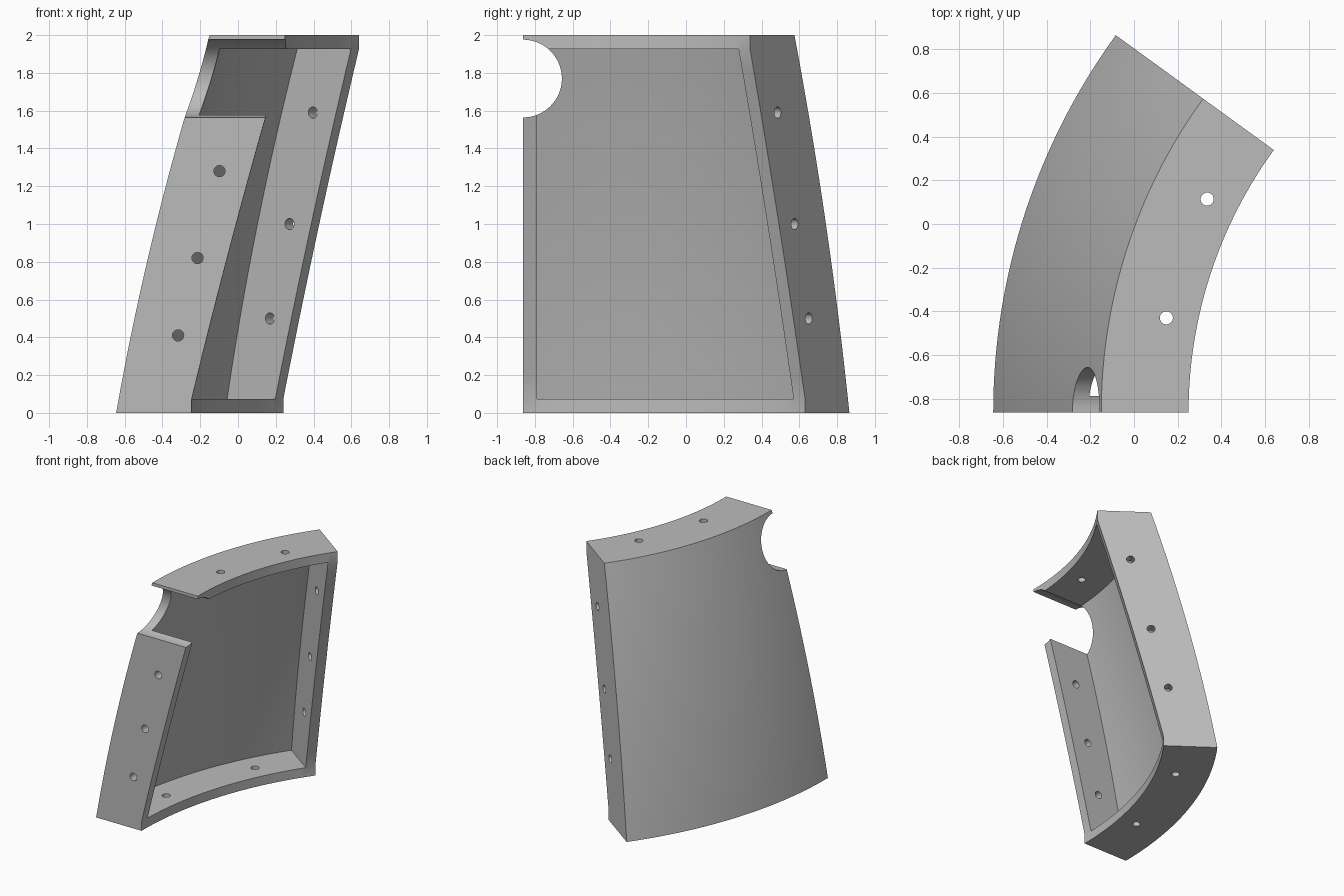
import bpy, bmesh, math
from mathutils import Vector, Matrix

if "Cube" in bpy.data.objects:
    bpy.data.objects.remove(bpy.data.objects["Cube"])

AXIS_X, AXIS_Y = 2.295, -0.863      # vertical axis the panel curves around
SWEEP = math.radians(36)
WALL = 0.074
STEPS, ROWS = 48, 16


def polar(r, a, z):
    return Vector((AXIS_X - r * math.cos(a), AXIS_Y + r * math.sin(a), z))


def outer_r(z):
    t = z / 2
    return 2.94 - 0.495 * t + 0.144 * t * (1 - t)


def inner_r(z):
    t = min(max((z - WALL) / (2 - 2 * WALL), 0), 1)
    return 2.54 - 0.495 * t + 0.05 * t * (1 - t)


def sweep(name, profile, margin):
    """Sweep a closed (r, z) profile, ends held a fixed distance inside the end planes."""
    bm = bmesh.new()
    rings = []
    for i in range(STEPS + 1):
        ring = []
        for r, z in profile:
            d = math.asin(margin / r)
            ring.append(bm.verts.new(polar(r, d + (SWEEP - 2 * d) * i / STEPS, z)))
        rings.append(ring)
    n = len(profile)
    for a, b in zip(rings, rings[1:]):
        for j in range(n):
            k = (j + 1) % n
            bm.faces.new((a[j], a[k], b[k], b[j]))
    bm.faces.new(rings[0])
    bm.faces.new(rings[-1])
    return finish(name, bm)


def finish(name, bm):
    bmesh.ops.recalc_face_normals(bm, faces=bm.faces)
    mesh = bpy.data.meshes.new(name)
    bm.to_mesh(mesh)
    bm.free()
    obj = bpy.data.objects.new(name, mesh)
    bpy.context.collection.objects.link(obj)
    return obj


def add_drill(bm, centre, direction, radius, depth, sides=24):
    rot = direction.to_track_quat('Z', 'Y').to_matrix().to_4x4()
    bmesh.ops.create_cone(bm, cap_ends=True, segments=sides, radius1=radius,
                          radius2=radius, depth=depth,
                          matrix=Matrix.Translation(centre) @ rot)


def cut(body, cutter):
    mod = body.modifiers.new("cut", 'BOOLEAN')
    mod.operation = 'DIFFERENCE'
    mod.solver = 'EXACT'
    mod.object = cutter
    bpy.context.view_layer.objects.active = body
    bpy.ops.object.modifier_apply(modifier=mod.name)
    bpy.data.objects.remove(cutter)


# Solid curved, leaning panel
levels = [2 * i / ROWS for i in range(ROWS + 1)]
inner_levels = [0] + [WALL + (2 - 2 * WALL) * i / ROWS for i in range(ROWS + 1)] + [2]
profile = [(outer_r(z), z) for z in levels]
profile += [(inner_r(z), z) for z in reversed(inner_levels)]
panel = sweep("curved_panel", profile, 0)

# Open cavity leaving the skin and four flanges
cavity_levels = inner_levels[1:-1]
hollow = [(outer_r(z) - 0.072, z) for z in cavity_levels]
hollow += [(1.6, 2 - WALL), (1.6, WALL)]
cut(panel, sweep("cavity_cutter", hollow, WALL))

# Round notch through the front edge
bm = bmesh.new()
add_drill(bm, Vector((0, AXIS_Y, 1.77)), Vector((1, 0, 0)), 0.206, 4, 64)
cut(panel, finish("notch_cutter", bm))

# Bolt holes through the four flanges
bm = bmesh.new()
for r, z in ((2.393, 1.28), (2.509, 0.82), (2.612, 0.41)):
    add_drill(bm, polar(r, 0, z), Vector((0, 1, 0)), 0.03, 0.3)
along = Vector((math.sin(SWEEP), math.cos(SWEEP), 0))
for r, z in ((2.293, 1.59), (2.446, 1.0), (2.574, 0.5)):
    add_drill(bm, polar(r, SWEEP, z), along, 0.03, 0.3)
for r, z, angles in ((2.19, 2, (11.4, 26.5)), (2.69, 0, (10, 27))):
    for a in angles:
        add_drill(bm, polar(r, math.radians(a), z), Vector((0, 0, 1)), 0.03, 0.3)
cut(panel, finish("bolt_hole_cutter", bm))

# Plain grey finish
grey = bpy.data.materials.new("plain_grey")
grey.use_nodes = True
colour = (0.5, 0.5, 0.5, 1)
grey.diffuse_color = colour
grey.node_tree.nodes["Principled BSDF"].inputs["Base Color"].default_value = colour
panel.data.materials.clear()
panel.data.materials.append(grey)

bpy.ops.object.select_all(action='DESELECT')
panel.select_set(True)
bpy.context.view_layer.objects.active = panel
bpy.ops.object.shade_smooth_by_angle(angle=math.radians(30))
